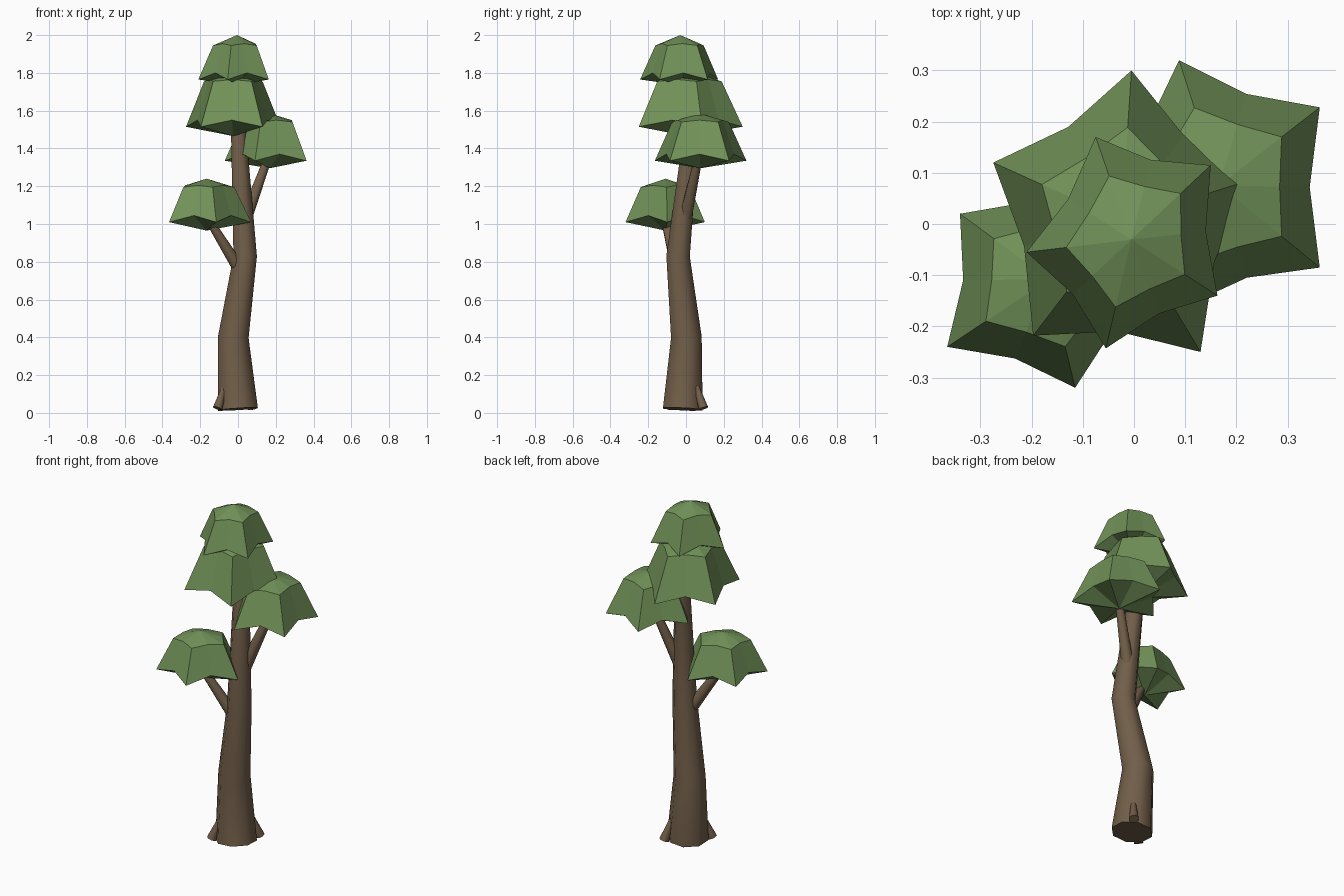
import bpy, math
from mathutils import Vector

if "Cube" in bpy.data.objects:
    bpy.data.objects.remove(bpy.data.objects["Cube"])


def material(name, rgb):
    m = bpy.data.materials.new(name)
    m.diffuse_color = (*rgb, 1)
    m.use_nodes = True
    m.node_tree.nodes["Principled BSDF"].inputs["Base Color"].default_value = m.diffuse_color
    return m


BARK = material("bark_brown", (0.165, 0.112, 0.066))
LEAF = material("leaf_green", (0.165, 0.285, 0.098))


def make(name, verts, faces, mat):
    me = bpy.data.meshes.new(name)
    me.from_pydata(verts, [], faces)
    me.materials.append(mat)
    ob = bpy.data.objects.new(name, me)
    bpy.context.collection.objects.link(ob)
    return ob


def tube(name, path, sides=8):
    """Tapered limb along (x, y, z, radius) points, rings square to the path."""
    pts = [Vector(p[:3]) for p in path]
    verts, faces = [], []
    for i, p in enumerate(pts):
        t = (pts[min(i + 1, len(pts) - 1)] - pts[max(i - 1, 0)]).normalized()
        u = Vector((0, 1, 0)).cross(t).normalized()
        v = t.cross(u)
        for k in range(sides):
            a = math.tau * (k + 0.5) / sides
            r = path[i][3] / math.cos(math.pi / sides)
            verts.append(p + r * (math.cos(a) * u + math.sin(a) * v))
    for i in range(len(pts) - 1):
        for k in range(sides):
            a, b = i * sides + k, i * sides + (k + 1) % sides
            faces.append((a, b, b + sides, a + sides))
    faces.append(tuple(reversed(range(sides))))
    faces.append(tuple(range(len(verts) - sides, len(verts))))
    ob = make(name, verts, faces, BARK)
    bpy.ops.object.select_all(action='DESELECT')
    bpy.context.view_layer.objects.active = ob
    ob.select_set(True)
    bpy.ops.object.shade_smooth_by_angle(angle=math.radians(50))


def canopy(name, corners, z_low, z_rim, z_shoulder, z_top):
    """Five-pointed leaf cap: apex, shoulder ring, drooping rim, underside point."""
    cs = [Vector(c) for c in corners]
    mid = sum(cs, Vector((0, 0))) / 5
    rim, shoulder = [], []
    for i, c in enumerate(cs):
        d = c - mid
        e = (c + cs[(i + 1) % 5]) / 2 - mid
        rim += [(*(mid + d), z_rim), (*(mid + 0.9 * e), z_rim + 0.035)]
        shoulder += [(*(mid + 0.62 * d), z_shoulder),
                     (*(mid + 0.6 * e), z_shoulder + 0.01)]
    verts = rim + shoulder + [(*mid, z_top), (*mid, z_low)]
    faces = []
    for k in range(10):
        n = (k + 1) % 10
        faces += [(k, n, n + 10, k + 10), (k + 10, n + 10, 20), (n, k, 21)]
    make(name, verts, faces, LEAF)


# Trunk, two branches and two root stubs
tube("trunk", [(0, -0.017, 0.02, 0.105), (-0.025, 0.002, 0.40, 0.081),
               (0.038, -0.042, 0.83, 0.062), (0.0, 0.035, 1.55, 0.038)])
tube("left_branch", [(0.02, -0.04, 0.74, 0.034), (-0.165, -0.115, 1.04, 0.02)])
tube("right_branch", [(0.03, -0.01, 1.0, 0.034), (0.167, 0.07, 1.37, 0.02)])
tube("front_root", [(-0.07, -0.06, 0.14, 0.014), (-0.108, -0.09, 0.024, 0.025)])
tube("back_root", [(0.05, 0.055, 0.14, 0.014), (0.078, 0.092, 0.024, 0.025)])

# Leaf caps, corners counter-clockwise from above
canopy("left_canopy", [(-0.34, 0.02), (-0.365, -0.24), (-0.115, -0.32),
                       (0.07, -0.10), (-0.08, 0.10)], 0.965, 1.01, 1.195, 1.24)
canopy("right_canopy", [(0.088, 0.32), (-0.07, 0.08), (0.09, -0.165),
                        (0.363, -0.085), (0.363, 0.228)], 1.295, 1.335, 1.54, 1.585)
canopy("middle_canopy", [(-0.005, 0.30), (-0.275, 0.12), (-0.197, -0.218),
                         (0.13, -0.25), (0.225, 0.085)], 1.465, 1.515, 1.755, 1.815)
canopy("top_canopy", [(-0.075, 0.17), (-0.21, -0.055), (-0.055, -0.243),
                      (0.163, -0.14), (0.15, 0.115)], 1.735, 1.765, 1.945, 2.0)
